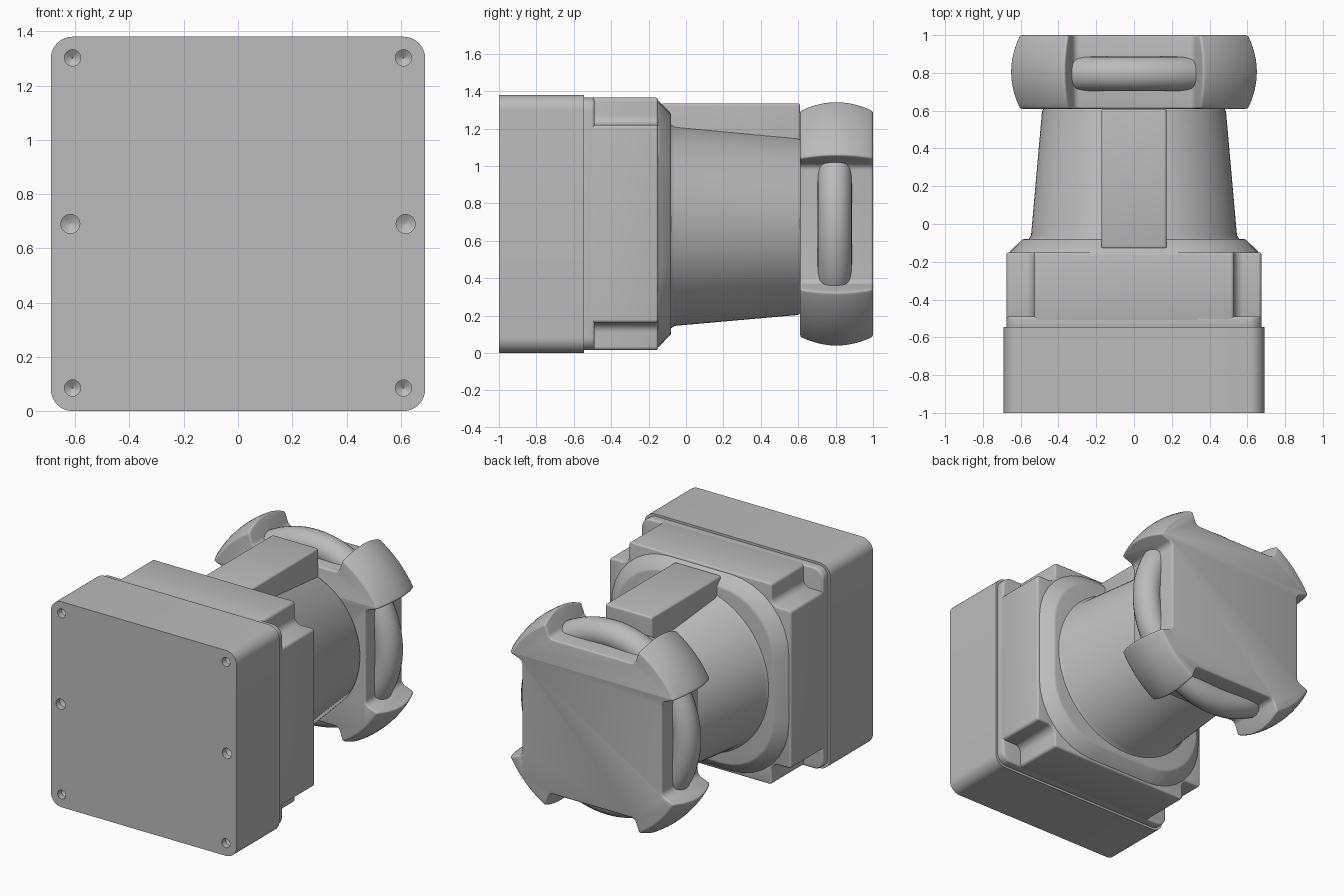
import bpy, bmesh, math
from mathutils import Vector, Matrix

cube = bpy.data.objects.get("Cube")
if cube:
    bpy.data.objects.remove(cube, do_unlink=True)

MID = 0.69  # height of the main axis

grey = bpy.data.materials.new("plain_grey")
grey.use_nodes = True
grey.diffuse_color = (0.5, 0.5, 0.5, 1)
grey.node_tree.nodes["Principled BSDF"].inputs["Base Color"].default_value = (0.5, 0.5, 0.5, 1)


def loft(name, rings, closed=False):
    """Skin rings of (x, y, height above axis) points, capped unless closed."""
    bm = bmesh.new()
    loops = [[bm.verts.new((x, y, z + MID)) for x, y, z in ring] for ring in rings]
    pairs = list(zip(loops, loops[1:]))
    if closed:
        pairs.append((loops[-1], loops[0]))
    else:
        bm.faces.new(loops[0])
        bm.faces.new(loops[-1])
    for a, b in pairs:
        n = len(a)
        for i in range(n):
            j = (i + 1) % n
            bm.faces.new((a[i], a[j], b[j], b[i]))
    bmesh.ops.recalc_face_normals(bm, faces=bm.faces)
    mesh = bpy.data.meshes.new(name)
    bm.to_mesh(mesh)
    bm.free()
    mesh.materials.append(grey)
    obj = bpy.data.objects.new(name, mesh)
    bpy.context.collection.objects.link(obj)
    return obj


def rounded(corners, steps=8):
    """Outline from (x, z, radius) corners, each replaced by an arc."""
    out = []
    n = len(corners)
    for i, (x, z, r) in enumerate(corners):
        p = Vector((x, z))
        if r == 0:
            out.append(p)
            continue
        a = (Vector(corners[i - 1][:2]) - p).normalized()
        b = (Vector(corners[(i + 1) % n][:2]) - p).normalized()
        half = a.angle(b) / 2
        centre = p + (a + b).normalized() * (r / math.sin(half))
        ta = (p + a * (r / math.tan(half)) - centre).normalized()
        tb = (p + b * (r / math.tan(half)) - centre).normalized()
        out += [centre + ta.slerp(tb, k / steps).normalized() * r for k in range(steps + 1)]
    return out


def square(h, r):
    return rounded([(h, h, r), (-h, h, r), (-h, -h, r), (h, -h, r)])


def prism(name, *sections):
    """Sections are (outline, y)."""
    return loft(name, [[(p[0], y, p[1]) for p in o] for o, y in sections])


def revolve(name, profile, x=0, z=0, n=96, closed=False):
    """Spin (radius, y) points around an axis parallel to y."""
    turn = [2 * math.pi * i / n for i in range(n)]
    return loft(name, [[(x + r * math.cos(t), y, z + r * math.sin(t)) for t in turn]
                       for r, y in profile], closed)


def modify(obj, kind, **settings):
    mod = obj.modifiers.new(kind.title(), kind)
    for key, value in settings.items():
        setattr(mod, key, value)
    bpy.context.view_layer.objects.active = obj
    bpy.ops.object.modifier_apply(modifier=mod.name)


def cut(obj, cutter):
    modify(obj, 'BOOLEAN', object=cutter, operation='DIFFERENCE', solver='EXACT')
    bpy.data.objects.remove(cutter, do_unlink=True)


def soften(obj, width):
    modify(obj, 'BEVEL', width=width, segments=3, limit_method='ANGLE',
           angle_limit=math.radians(35))


# Front box with six drilled screw holes
box = prism("front_box", (square(0.69, 0.08), -1), (square(0.69, 0.08), -0.545))
for side in (-1, 1):
    for x, z, r in ((0.61, 0.612, 0.03), (0.618, 0, 0.035), (0.61, -0.605, 0.03)):
        cut(box, revolve("hole_cutter", [(r, -1.05), (r, -0.96), (0.002, -0.94)],
                         side * x, z, 24))

# Rear housing: a flange, then a body with notched corners
flange = prism("housing_flange", (square(0.675, 0.07), -0.56), (square(0.675, 0.07), -0.49))
soften(flange, 0.012)
corners = []
for k in range(4):
    turn = Matrix.Rotation(k * math.pi / 2, 2)
    for x, z, r in ((0.675, 0.53, 0.02), (0.53, 0.53, 0.05), (0.53, 0.675, 0.02)):
        p = turn @ Vector((x, z))
        corners.append((p.x, p.y, r))
notched = rounded(corners)
body = prism("notched_housing", (notched, -0.52), (notched, -0.15))
soften(body, 0.012)

# Chamfered plate at the foot of the neck
plate = prism("chamfered_plate", (square(0.662, 0.43), -0.2), (square(0.662, 0.43), -0.15),
              (square(0.59, 0.39), -0.08))
soften(plate, 0.01)

# Tapered neck and the key along its top
neck = revolve("tapered_neck", [(0.57, -0.1), (0.558, -0.08), (0.545, -0.06),
                                (0.487, 0.597), (0.478, 0.612)])
key_shape = rounded([(0.173, 0.645, 0.015), (-0.173, 0.645, 0.015),
                     (-0.173, 0.2, 0), (0.173, 0.2, 0)])
key = prism("neck_key", (key_shape, -0.13), (key_shape, 0.61))
soften(key, 0.012)

# Four-lobed knob: a crowned disc with a flared recess on each side
crown = []
for k in range(13):
    s = k / 6 - 1
    crown.append((0.70 + 0.05 * (1 - s * s), 0.805 + 0.195 * s))
knob = revolve("lobed_knob", crown, n=128)
recess = rounded([(0.315, 0.52, 0.04), (-0.315, 0.52, 0.04), (-0.42, 0.8, 0), (0.42, 0.8, 0)])
for k in range(4):
    turn = Matrix.Rotation(k * math.pi / 2, 2)
    outline = [turn @ p for p in recess]
    cut(knob, prism("recess_cutter", (outline, 0.5), (outline, 1.1)))
soften(knob, 0.015)

# Rounded grip ring showing through the recesses
ring_profile = []
for k in range(24):
    t = k * math.pi / 12
    ring_profile.append((0.557 + 0.092 * math.cos(t), 0.795 + 0.092 * math.sin(t)))
ring = revolve("grip_ring", ring_profile, closed=True)

# Smooth shading that keeps edges sharp
for obj in bpy.context.view_layer.objects:
    obj.select_set(obj in (box, flange, body, plate, neck, key, knob, ring))
bpy.context.view_layer.objects.active = knob
bpy.ops.object.shade_smooth_by_angle(angle=math.radians(35))
